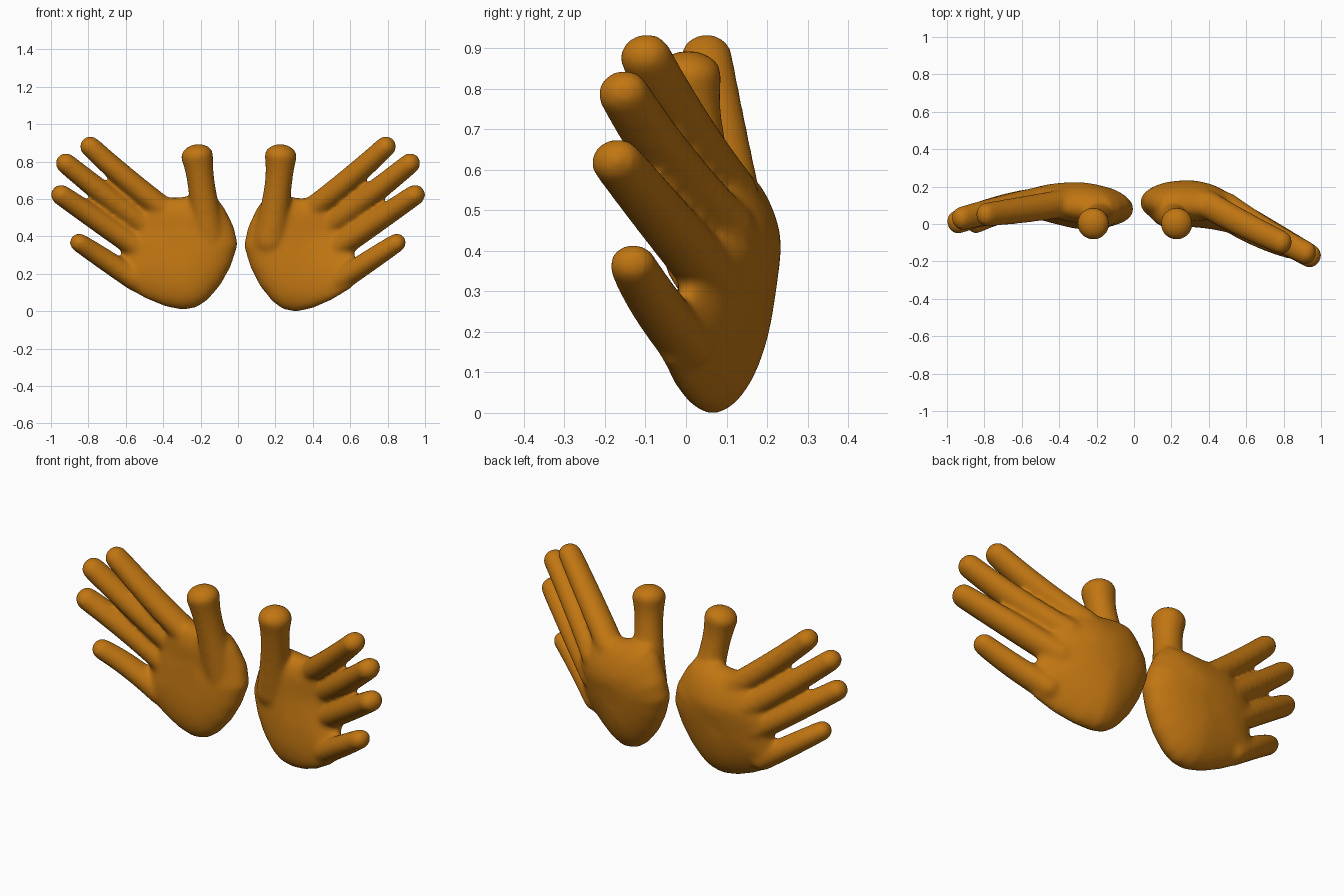
import bpy, bmesh, math
from mathutils import Vector

if "Cube" in bpy.data.objects:
    bpy.data.objects.remove(bpy.data.objects["Cube"], do_unlink=True)

skin = bpy.data.materials.new("orange_skin")
COLOR = (0.53, 0.18, 0.006, 1)
skin.diffuse_color = COLOR
skin.use_nodes = True
skin.node_tree.nodes["Principled BSDF"].inputs["Base Color"].default_value = COLOR
skin.node_tree.nodes["Principled BSDF"].inputs["Roughness"].default_value = 0.6

SIDES = 24


def skin_rings(bm, rings):
    """Bridge rings of vertices and close both ends."""
    for a, b in zip(rings, rings[1:]):
        n = len(a)
        for i in range(n):
            j = (i + 1) % n
            bm.faces.new((a[i], a[j], b[j], b[i]))
    bm.faces.new(rings[0][::-1])
    bm.faces.new(rings[-1])


def digit(bm, points, radii, deep=1.15, cap=1.0):
    """Rounded tube curving through three points, deeper than it is wide."""
    p0, p1, p2 = [Vector(p) for p in points]
    steps = 12

    def blend(a, b, c, t):
        return a * (1 - t) * (1 - 2 * t) + b * 4 * t * (1 - t) + c * t * (2 * t - 1)

    centres = [blend(p0, p1, p2, i / steps) for i in range(steps + 1)]
    sizes = [blend(*radii, i / steps) for i in range(steps + 1)]
    first = (centres[1] - centres[0]).normalized()
    last = (centres[-1] - centres[-2]).normalized()
    stations = []
    caps = [math.pi / 2 * k / 7 for k in range(1, 7)]
    for a in reversed(caps):
        stations.append((centres[0] - first * sizes[0] * math.sin(a), first, sizes[0] * math.cos(a)))
    for i, c in enumerate(centres):
        d = centres[min(i + 1, steps)] - centres[max(i - 1, 0)]
        stations.append((c, d.normalized(), sizes[i]))
    for a in caps:
        stations.append((centres[-1] + last * sizes[-1] * cap * math.sin(a), last, sizes[-1] * math.cos(a)))
    rings = []
    for c, d, r in stations:
        u = d.cross(Vector((0, 1, 0))).normalized()
        v = d.cross(u) * deep
        rings.append([bm.verts.new(c + u * r * math.cos(q) + v * r * math.sin(q))
                      for q in (2 * math.pi * k / SIDES for k in range(SIDES))])
    skin_rings(bm, rings)


def palm(bm, outline, depth, thickness):
    """Domed pad filling an outline in x and z, following a depth rule."""
    cx, cz = 0.33, 0.33
    n = 12
    rings = []
    for k in range(1, 2 * n):
        a = math.pi * k / (2 * n)
        s, lift = math.sin(a) ** 0.7, math.cos(a)
        ring = []
        for x, z in outline:
            px, pz = cx + (x - cx) * s, cz + (z - cz) * s
            ring.append(bm.verts.new((px, depth(px, pz) + lift * thickness(px), pz)))
        rings.append(ring)
    skin_rings(bm, rings)


# Palm outline, from the wrist over the knuckles and back round the heel
OUTLINE = [(.031, .35), (.053, .45), (.1, .55), (.145, .61), (.22, .62), (.33, .605),
           (.42, .605), (.5, .575), (.56, .51), (.61, .42), (.625, .3), (.645, .17),
           (.6, .118), (.5, .058), (.4, .015), (.31, -.004), (.24, .01), (.185, .05),
           (.12, .13), (.068, .23)]

# Finger base (x, z), tip (x, z), tip radius
FINGERS = [((.475, .598), (.790, .880), .056),
           ((.57, .51), (.920, .790), .056),
           ((.60, .385), (.945, .621), .056),
           ((.63, .222), (.849, .366), .051)]


def left_depth(x, z):
    dx = max(0, x - .3)
    twist = min(.13 + .8 * dx, .32)
    return .115 - .85 * dx ** 2 + twist * min(z - .35, .05) - .15 * max(0, z - .45)


def right_depth(x, z):
    return .095 + .13 * min(z - .35, .08) + .08 * (x - .2) - .15 * max(0, z - .45)


def build_hand(name, side, depth, tip_depths, bow, shift):
    bm = bmesh.new()
    outline = [(x - shift * max(0, 1 - x / .6), z + shift * .3 * (1 - z)) for x, z in OUTLINE]
    palm(bm, outline, depth, lambda x: .115 - .12 * max(0, x - .3))
    # Four fingers rooted inside the palm, bowed a little toward the front
    for ((bx, bz), (tx, tz), r), ty in zip(FINGERS, tip_depths):
        root = Vector((bx - .08, depth(bx - .08, bz - .055), bz - .055))
        base = Vector((bx, depth(bx, bz), bz))
        tip = Vector((tx, ty, tz))
        mid = base.lerp(tip, .35) - Vector((0, bow, 0))
        digit(bm, (root, mid, tip), (r + .01, r + .007, r))
    # Thumb growing out of the front of the palm
    inward = shift * .6
    digit(bm, ((.175 - inward, .085, .38), (.212 - inward, .027, .65), (.228 - shift * .3, .002, .828)),
          (.1, .074, .088), deep=1.0, cap=.75)
    for v in bm.verts:
        v.co.x *= side
    bmesh.ops.recalc_face_normals(bm, faces=bm.faces)
    mesh = bpy.data.meshes.new(name)
    bm.to_mesh(mesh)
    bm.free()
    mesh.materials.append(skin)
    obj = bpy.data.objects.new(name, mesh)
    bpy.context.collection.objects.link(obj)
    # Fuse the parts into one soft surface
    fuse = obj.modifiers.new("fuse", 'REMESH')
    fuse.mode = 'VOXEL'
    fuse.voxel_size = .01
    fuse.use_smooth_shade = True
    soften = obj.modifiers.new("soften", 'SMOOTH')
    soften.factor = .5
    soften.iterations = 24


build_hand("left_hand", 1, left_depth, (-.10, -.155, -.172, -.132), .018, 0)
build_hand("right_hand", -1, right_depth, (.05, .03, .01, .005), .008, .033)
